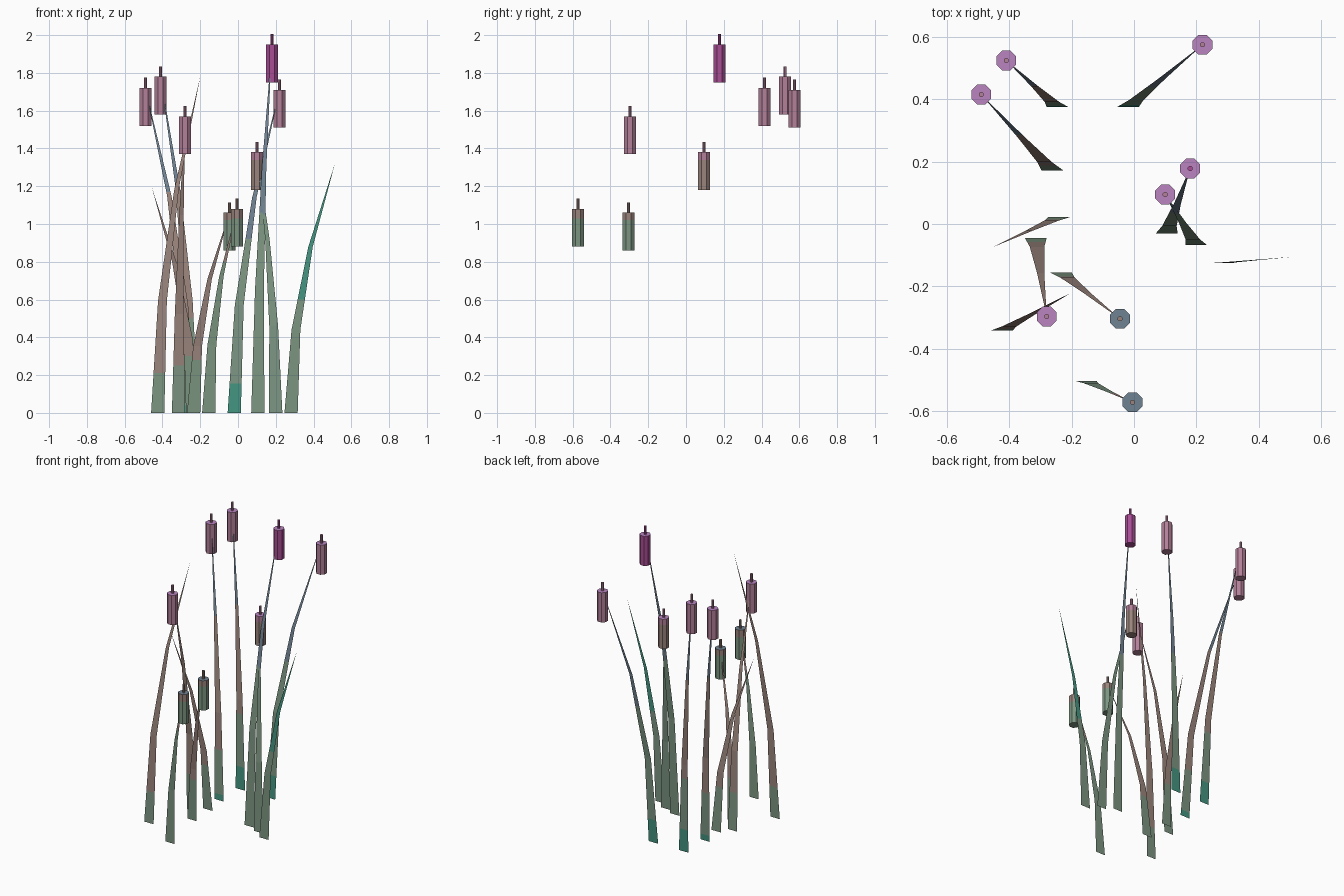
import bpy, bmesh, math

if "Cube" in bpy.data.objects:
    bpy.data.objects.remove(bpy.data.objects["Cube"])

# One flat colour per material (linear values from sRGB)
def lin(c):
    c /= 255
    return c / 12.92 if c <= 0.04045 else ((c + 0.055) / 1.055) ** 2.4

MATS = {}
for name, rgb in {
    "reed_green": (124, 149, 129), "dry_brown": (154, 132, 124),
    "teal": (68, 148, 128), "slate_blue": (112, 130, 146),
    "dusty_pink": (178, 128, 152), "magenta": (168, 78, 148),
    "orchid": (186, 132, 192),
}.items():
    m = bpy.data.materials.new(name)
    m.diffuse_color = (*[lin(c) for c in rgb], 1)
    m.use_nodes = True
    m.node_tree.nodes["Principled BSDF"].inputs["Base Color"].default_value = m.diffuse_color
    MATS[name] = m

def finish(bm, name, mats):
    me = bpy.data.meshes.new(name)
    bm.to_mesh(me)
    bm.free()
    for m in mats:
        me.materials.append(MATS[m])
    ob = bpy.data.objects.new(name, me)
    bpy.context.collection.objects.link(ob)
    return ob

WIDTH = 0.07

# Flat blade: three straight segments on a parabola, tapering to a point.
# bands = [(colour, upper height), ...]; extra rows are cut at colour changes.
def blade(name, base, tip, h, bands):
    def centre(t):
        k = min(int(t * 3 + 1e-6), 2)
        f = t * 3 - k
        s = (k * k * (1 - f) + (k + 1) ** 2 * f) / 9
        return (base[0] + (tip[0] - base[0]) * s,
                base[1] + (tip[1] - base[1]) * s, h * t)
    cuts = [z / h for _, z in bands if z < h - 0.01]
    ts = sorted({0, 1 / 3, 2 / 3, *cuts})
    bm = bmesh.new()
    rows = []
    for t in ts:
        x, y, z = centre(t)
        w = WIDTH / 2 * (1 - t)
        rows.append([bm.verts.new((x - w, y, z)), bm.verts.new((x + w, y, z))])
    rows.append([bm.verts.new(centre(1))])
    for a, b in zip(rows, rows[1:]):
        f = bm.faces.new([a[0], a[1]] + b[::-1])
        z = (a[0].co.z + b[0].co.z) / 2
        f.material_index = next((i for i, (_, top) in enumerate(bands) if z < top),
                                len(bands) - 1)
    return finish(bm, name, [c for c, _ in bands])

# Lathe with eight sides: profile of (radius, z, colour index of band above)
def lathe(name, x, y, profile, mats):
    bm = bmesh.new()
    rings = []
    for r, z, _ in profile:
        rings.append([bm.verts.new((x + r * math.cos((i + .5) * math.pi / 4),
                                    y + r * math.sin((i + .5) * math.pi / 4), z))
                      for i in range(8)])
    for a, b, p in zip(rings, rings[1:], profile):
        for i in range(8):
            j = (i + 1) % 8
            bm.faces.new((a[i], a[j], b[j], b[i])).material_index = p[2]
    bm.faces.new(rings[0][::-1]).material_index = profile[0][2]
    bm.faces.new(rings[-1]).material_index = profile[-1][2]
    return finish(bm, name, mats)

# Seed head hanging 0.2 below the blade tip, with a thin spike above
def seed_head(n, tip, h, low, high, cap, band):
    R = 0.0345
    lathe(f"seed_head_{n}", *tip,
          [(R, h - 0.2, 0), (R, h - band, 1), (R, h, 2)], [low, high, cap])
    lathe(f"spike_{n}", *tip, [(0.0085, h, 0), (0.0085, h + 0.055, 0)], [high])

G, B, T, S = "reed_green", "dry_brown", "teal", "slate_blue"
P, M, O = "dusty_pink", "magenta", "orchid"

# base xy, tip xy, height, blade bands, seed head (low, high, cap, band depth)
REEDS = [
    ((-.245, .375), (-.41, .525), 1.78, [(T, .15), (G, .5), (B, 1.2), (S, 9)], (P, P, O, .05)),
    ((-.262, .172), (-.49, .415), 1.72, [(T, .04), (G, .33), (B, 1.17), (S, 9)], (P, P, O, .05)),
    ((-.02, .375), (.22, .575), 1.71, [(T, .155), (G, .92), (S, 9)], (P, P, O, .05)),
    ((.105, -.03), (.18, .178), 1.95, [(G, 1.06), (S, 9)], (M, M, O, .05)),
    ((.2, -.068), (.1, .095), 1.38, [(G, 1.05), (S, 9)], (B, P, O, .04)),
    ((-.24, .022), (-.455, -.075), 1.19, [(G, .3), (B, 9)], None),
    ((-.315, -.045), (-.28, -.297), 1.57, [(G, .25), (B, 9)], (P, P, O, .05)),
    ((-.235, -.155), (-.045, -.304), 1.06, [(G, .28), (B, 9)], (G, B, S, .04)),
    ((-.155, -.503), (-.005, -.572), 1.08, [(G, .8), (B, 9)], (G, B, S, .05)),
    ((-.425, -.342), (-.2, -.22), 1.78, [(G, .21), (B, 9)], None),
    ((.281, -.125), (.513, -.105), 1.32, [(G, .6), (T, 9)], None),
]
for n, (base, tip, h, bands, head) in enumerate(REEDS, 1):
    blade(f"reed_blade_{n}", base, tip, h, bands)
    if head:
        seed_head(n, tip, h, *head)
